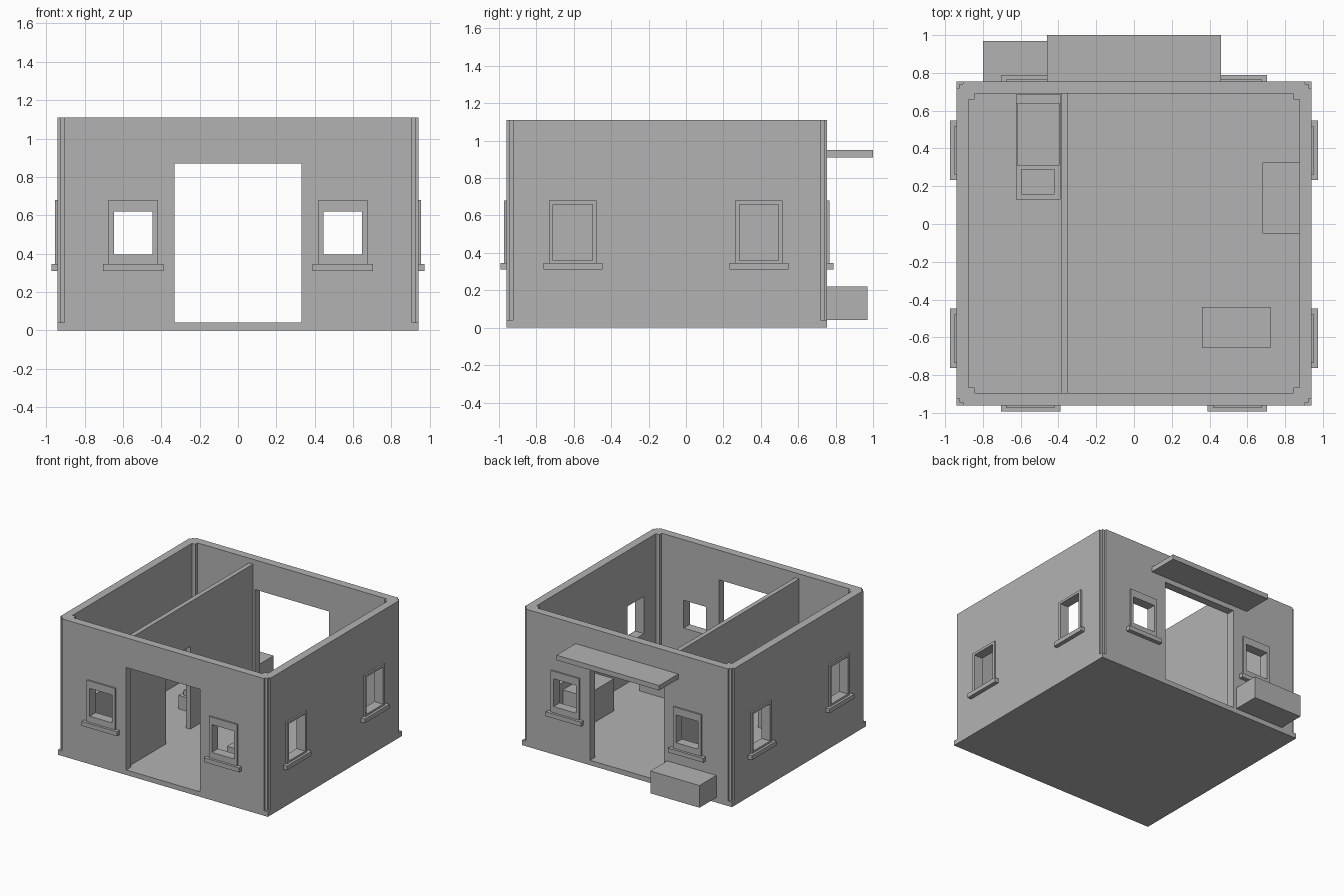
import bpy, bmesh

if "Cube" in bpy.data.objects:
    bpy.data.objects.remove(bpy.data.objects["Cube"])

grey = bpy.data.materials.new("plaster_grey")
grey.use_nodes = True
GREY = (0.45, 0.45, 0.45, 1)
grey.diffuse_color = GREY
grey.node_tree.nodes["Principled BSDF"].inputs["Base Color"].default_value = GREY

# Main dimensions
X, FRONT, BACK = 0.94, -0.96, 0.755
WALL, FLOOR, TOP = 0.065, 0.04, 1.11


def prism(name, outline, z0, z1):
    """Solid extruded from a plan outline."""
    bm = bmesh.new()
    face = bm.faces.new([bm.verts.new((x, y, z0)) for x, y in outline])
    new = bmesh.ops.extrude_face_region(bm, geom=[face])["geom"]
    verts = [v for v in new if isinstance(v, bmesh.types.BMVert)]
    bmesh.ops.translate(bm, verts=verts, vec=(0, 0, z1 - z0))
    bmesh.ops.recalc_face_normals(bm, faces=bm.faces)
    mesh = bpy.data.meshes.new(name)
    bm.to_mesh(mesh)
    bm.free()
    mesh.materials.append(grey)
    obj = bpy.data.objects.new(name, mesh)
    bpy.context.collection.objects.link(obj)
    return obj


def box(name, x0, x1, y0, y1, z0, z1):
    return prism(name, [(x0, y0), (x1, y0), (x1, y1), (x0, y1)], z0, z1)


def cut(cutter, *targets):
    """Subtract the cutter from every target, then discard it."""
    cutter.hide_render = True
    for target in targets:
        mod = target.modifiers.new("opening", "BOOLEAN")
        mod.object, mod.operation, mod.solver = cutter, "DIFFERENCE", "EXACT"
        bpy.context.view_layer.objects.active = target
        bpy.ops.object.modifier_apply(modifier=mod.name)
    bpy.data.objects.remove(cutter)


def stepped_outline(x, y0, y1, steps):
    """Rectangle whose corners follow inset steps (along x, along y)."""
    corner = [(x - a, y0 + b) for a, b in steps]
    mid = y0 + y1
    mirror_y = [(px, mid - py) for px, py in reversed(corner)]
    right = corner + mirror_y
    return right + [(-px, py) for px, py in reversed(right)]


def wall_box(name, side, u0, u1, d0, d1, z0, z1):
    """Box placed on a wall: u runs along it, d points outward."""
    if side in ("front", "back"):
        sign, base = (-1, FRONT) if side == "front" else (1, BACK)
        ys = sorted((base + sign * d0, base + sign * d1))
        return box(name, u0, u1, *ys, z0, z1)
    sign = 1 if side == "left" else -1
    xs = sorted((sign * (X + d0), sign * (X + d1)))
    return box(name, *xs, u0, u1, z0, z1)


# Floor slab and outer walls with recessed corner posts
box("floor_slab", -X, X, FRONT, BACK, 0, FLOOR)
a, b, c = 0.035, 0.015, 0.03
outer = [(a, 0), (a, b), (b, b), (b, a), (0, a)]
inner = [(c, 0), (c, c), (0, c)]
walls = prism("outer_walls", stepped_outline(X, FRONT, BACK, outer), FLOOR, TOP)
cut(prism("room_cutter", stepped_outline(X - WALL, FRONT + WALL, BACK - WALL, inner),
          FLOOR - 0.1, TOP + 0.1), walls)

# Front and back doorways
for side in ("front", "back"):
    cut(wall_box("door_cutter", side, -0.33, 0.33, -0.2, 0.1, FLOOR - 0.02, 0.87), walls)

# Windows: opening, thin frame and sill
for side in ("front", "back", "left", "right"):
    ends = side in ("front", "back")
    centres = (-0.547, 0.547) if ends else (-0.605, 0.39)
    half, low, high = (0.1, 0.395, 0.62) if ends else (0.105, 0.36, 0.66)
    for i, u in enumerate(centres):
        tag = f"{side}_window_{i + 1}"
        frame = wall_box(tag + "_frame", side, u - 0.127, u + 0.127, 0, 0.013, 0.345, 0.68)
        wall_box(tag + "_sill", side, u - 0.158, u + 0.158, 0, 0.033, 0.31, 0.345)
        cut(wall_box("window_cutter", side, u - half, u + half, -0.12, 0.1, low, high),
            walls, frame)

# Inner partition with a doorway
partition = box("partition_wall", -0.387, -0.35, FRONT + WALL, BACK - WALL, FLOOR, 1.07)
cut(box("inner_door_cutter", -0.5, -0.25, -0.42, -0.11, FLOOR - 0.02, 0.71), partition)

# Canopy and planter outside the back door
box("back_canopy", -0.46, 0.46, BACK, 1.0, 0.91, 0.95)
box("back_planter", -0.8, -0.36, BACK, 0.97, FLOOR, 0.22)

# Bed in the side room
box("bed_base", -0.625, -0.39, 0.13, 0.685, FLOOR, 0.15)
box("bed_blanket", -0.62, -0.395, 0.31, 0.635, 0.15, 0.18)
box("bed_pillow", -0.595, -0.42, 0.155, 0.29, 0.15, 0.19)
box("bed_end_board", -0.625, -0.39, 0.635, 0.685, 0.15, 0.26)

# Main room furniture
box("side_cabinet", 0.68, X - WALL, -0.05, 0.325, FLOOR, 0.3)
box("table_block", 0.36, 0.725, -0.655, -0.44, FLOOR, 0.3)
